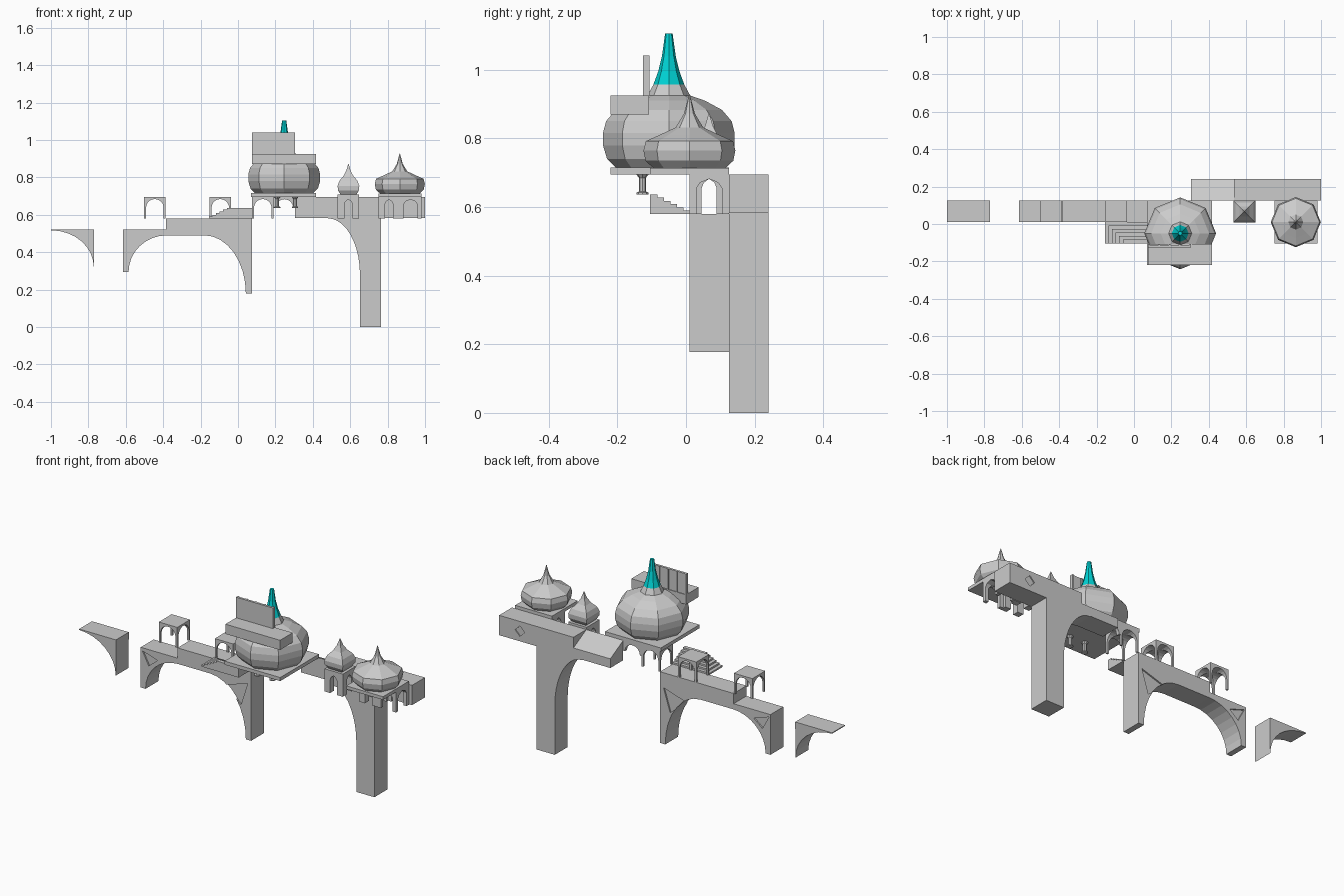
import bpy, bmesh, math

if "Cube" in bpy.data.objects:
    bpy.data.objects.remove(bpy.data.objects["Cube"])

Y0, Y1, M = 0.01, 0.125, 0.115   # bridge depth and module size


def finish(name, bm):
    bmesh.ops.recalc_face_normals(bm, faces=bm.faces)
    me = bpy.data.meshes.new(name)
    bm.to_mesh(me)
    bm.free()
    ob = bpy.data.objects.new(name, me)
    bpy.context.collection.objects.link(ob)
    return ob


def prism(name, pts, a, b, axis='y'):
    """Extrude a (horizontal, z) outline from a to b along the axis."""
    bm = bmesh.new()
    co = (lambda p, t: (p[0], t, p[1])) if axis == 'y' else (lambda p, t: (t, p[0], p[1]))
    lo = [bm.verts.new(co(p, a)) for p in pts]
    hi = [bm.verts.new(co(p, b)) for p in pts]
    bm.faces.new(lo)
    bm.faces.new(hi[::-1])
    n = len(pts)
    for i in range(n):
        j = (i + 1) % n
        bm.faces.new((lo[i], hi[i], hi[j], lo[j]))
    return finish(name, bm)


def box(name, x0, x1, y0, y1, z0, z1):
    return prism(name, [(x0, z0), (x1, z0), (x1, z1), (x0, z1)], y0, y1)


def cut(ob, cutter):
    mod = ob.modifiers.new("cut", 'BOOLEAN')
    mod.operation = 'DIFFERENCE'
    mod.solver = 'EXACT'
    mod.object = cutter
    bpy.context.view_layer.objects.active = ob
    bpy.ops.object.modifier_apply(modifier=mod.name)
    bpy.data.objects.remove(cutter)


def ellipse(cx, cz, rx, rz, a0, a1, n=8):
    return [(cx + rx * math.cos(math.radians(a0 + (a1 - a0) * i / n)),
             cz + rz * math.sin(math.radians(a0 + (a1 - a0) * i / n))) for i in range(n + 1)]


def opening(c, w, z0, spring, top, pointed):
    if pointed:
        arch = [(c + w, spring), (c + w * .7, spring + (top - spring) * .6), (c, top),
                (c - w * .7, spring + (top - spring) * .6), (c - w, spring)]
    else:
        arch = ellipse(c, spring, w, top - spring, 0, 180, 10)
    return [(c - w, z0), (c + w, z0)] + arch


def kiosk(name, x0, w=0.047, pointed=False, z0=0.58, z1=0.695):
    """Square pavilion with an arched opening on all four sides."""
    ob = box(name, x0, x0 + M, Y0, Y1, z0, z1)
    spring, top = (0.655, 0.682) if pointed else (0.637, 0.684)
    cx, cy = x0 + M / 2, (Y0 + Y1) / 2
    cut(ob, prism("cutter", opening(cx, w, z0 - .02, spring, top, pointed), Y0 - .05, Y1 + .05))
    cut(ob, prism("cutter", opening(cy, w, z0 - .02, spring, top, pointed),
                  x0 - .05, x0 + M + .05, 'x'))
    return ob


def lathe(name, prof, cx, cy, n=8, phase=0.0):
    bm = bmesh.new()
    rings = []
    for r, z in prof:
        rings.append([bm.verts.new((cx + r * math.cos(phase + i * math.tau / n),
                                    cy + r * math.sin(phase + i * math.tau / n), z))
                      for i in range(n)])
    for a, b in zip(rings, rings[1:]):
        for i in range(n):
            j = (i + 1) % n
            bm.faces.new((a[i], a[j], b[j], b[i]))
    bm.faces.new(rings[0][::-1])
    bm.faces.new(rings[-1])
    return finish(name, bm)


# Broken bridge fragment on the far left
prism("bridge_fragment", [(-0.77, 0.522), (-1.0, 0.522)] +
      ellipse(-1.0, 0.32, 0.229, 0.197, 90, 0), Y0, Y1)

# Main arched bridge with stepped top
bridge = prism("arched_bridge",
               [(-0.615, 0.295)] + ellipse(-0.38, 0.295, 0.205, 0.195, 180, 90) +
               ellipse(-0.18, 0.178, 0.222, 0.312, 90, 0) +
               [(0.075, 0.178), (0.075, 0.58), (-0.385, 0.58), (-0.385, 0.522), (-0.615, 0.522)],
               Y0, Y1)
# Triangular recesses in the corners of the arch, front and back
for tri in ([(-.605, .505), (-.51, .475), (-.565, .43)],
            [(.053, .495), (-.09, .45), (.012, .365)]):
    for y in (Y0, Y1):
        cut(bridge, prism("cutter", tri, y - .008, y + .008))

# Open kiosks on the bridge
for i, x in enumerate((-0.502, -0.152, 0.075)):
    kiosk(f"kiosk_{i + 1}", x)

# Corner stairs climbing to the front right
for i in range(6):
    d = 0.019 * i
    box(f"stair_{i + 1}", -0.155 + d, 0.078, -0.105, 0.012 - d,
        0.58 + i * .0095, 0.5895 + i * .0095)

# Arch and small columns under the big platform
prism("under_arch", [(0.19, .695), (0.19, .637), (0.2, .637)] +
      ellipse(0.2475, .637, .0475, .046, 180, 0) + [(0.305, .637), (0.305, .695)],
      Y1 - .02, Y1)
for x in (0.21, 0.305):
    lathe("column", [(.017, .637), (.017, .642), (.01, .645), (.01, .685), (.018, .695)],
          x, -0.127, 8)

# Big platform, dome and spire tip
box("big_platform", 0.07, 0.418, -0.22, 0.125, 0.695, 0.715)
lathe("big_dome", [(.155, .715), (.18, .74), (.192, .78), (.192, .815), (.183, .85),
                   (.155, .883), (.105, .91), (.062, .925), (.045, .957)], 0.247, -0.05)
tip = lathe("spire_tip", [(.045, .957), (.031, .995), (.02, 1.04), (.011, 1.105)], 0.247, -0.05)
mat = bpy.data.materials.new("cyan")
mat.diffuse_color = (0.0, 0.65, 0.66, 1)
mat.use_nodes = True
mat.node_tree.nodes["Principled BSDF"].inputs["Base Color"].default_value = mat.diffuse_color
tip.data.materials.append(mat)

# Slab and ribbed panel in front of the dome
box("upper_slab", 0.075, 0.417, -0.22, -0.108, 0.87, 0.925)
box("upper_panel", 0.075, 0.305, -0.125, -0.112, 0.925, 1.041)
for i in range(5):
    x = 0.075 + i * 0.0555
    box("panel_rib", x, x + .008, -0.112, -0.107, 0.925, 1.041)

# Right beam, sloped section, pillar and quarter arch
beam = box("right_beam", 0.535, 1.0, Y1, 0.24, 0.583, 0.695)
dia = [(.87, .61), (.9, .64), (.87, .67), (.84, .64)]
cut(beam, prism("cutter", dia, .234, .25))
prism("sloped_beam", [(Y1, .583), (.24, .583), (.24, .635), (Y1, .695)], 0.305, 0.535, 'x')
prism("pillar", [(0.765, 0), (0.765, .583)] + [(0.48, .583)] +
      ellipse(0.48, 0.28, 0.172, 0.301, 90, 0, 10) + [(0.652, 0)], Y1, 0.24)

# Small pavilion with a four-sided onion dome
kiosk("small_pavilion", 0.533, 0.022, True)
box("small_plate", 0.533, 0.648, Y0, Y1, 0.695, 0.708)
s = math.sqrt(2)
lathe("small_dome", [(r * s, z) for r, z in ((.042, .708), (.056, .73), (.058, .755), (.048, .782),
                                             (.026, .808), (.012, .835), (.001, .872))],
      0.5905, 0.067, 4, math.pi / 4)

# Right pavilion, its platform and eight-sided onion dome
kiosk("right_pavilion_left", 0.75, 0.022, True)
kiosk("right_pavilion_right", 0.865, 0.037, True)
box("right_platform", 0.75, 0.98, -0.105, 0.125, 0.695, 0.713)
lathe("right_dome", [(.105, .713), (.128, .735), (.134, .765), (.127, .792), (.085, .811),
                     (.04, .832), (.016, .872), (.001, .928)], 0.865, 0.01)
